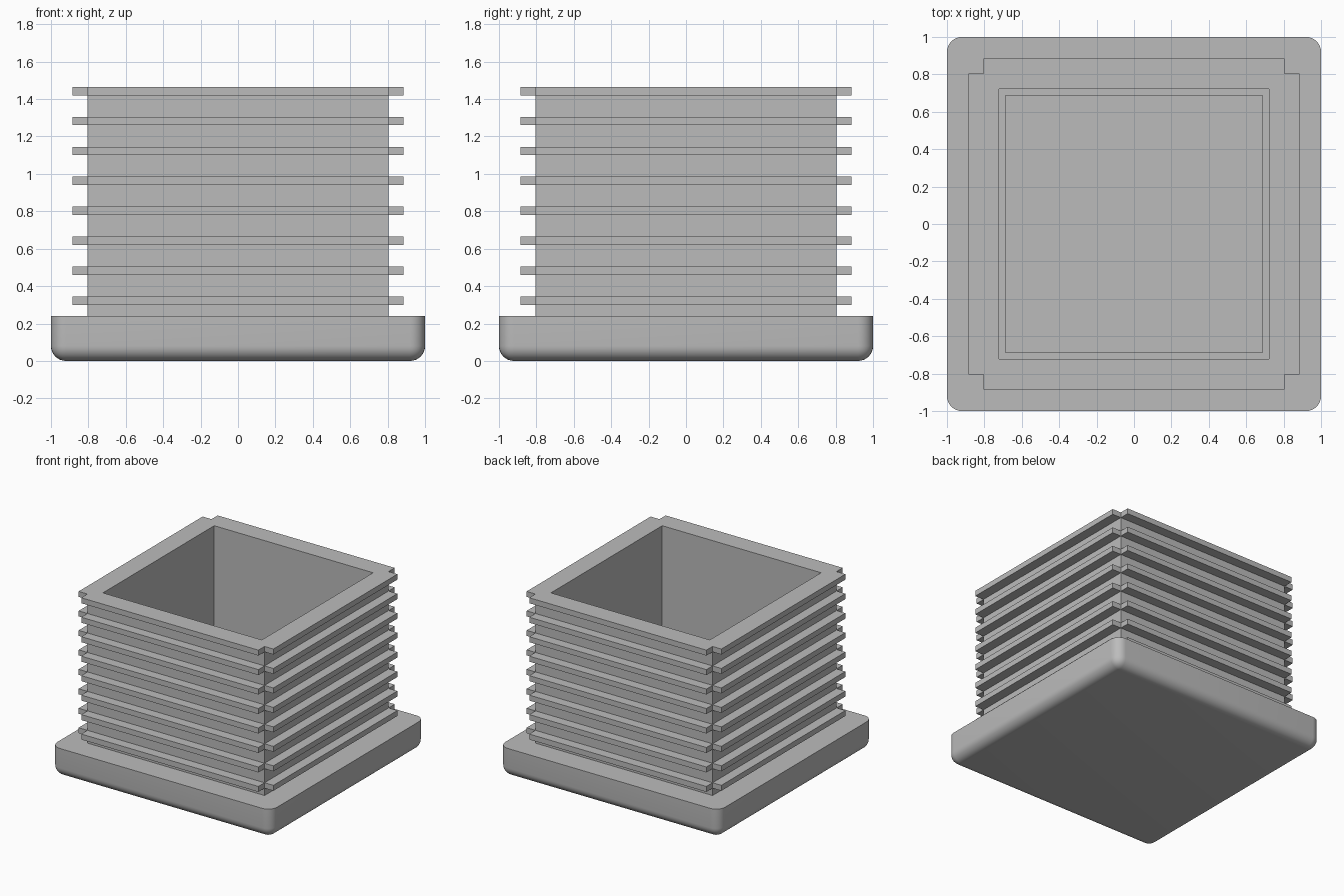
import bpy
import bmesh
from math import radians
from mathutils import Matrix

cube = bpy.data.objects.get("Cube")
if cube:
    bpy.data.objects.remove(cube, do_unlink=True)

BASE_TOP, TOP = 0.24, 1.465
OUTER, INNER = 0.805, 0.688
FLOOR = 0.01
FIN_COUNT, FIN_STEP, FIN_THICK, FIN_DEPTH = 8, 0.16, 0.045, 0.08

grey = bpy.data.materials.new("plain grey")
grey.use_nodes = True
grey.diffuse_color = (0.5, 0.5, 0.5, 1)
grey.node_tree.nodes["Principled BSDF"].inputs["Base Color"].default_value = (0.5, 0.5, 0.5, 1)


def add_box(bm, half, low, high):
    size = Matrix.Diagonal((2 * half, 2 * half, high - low, 1))
    place = Matrix.Translation((0, 0, (low + high) / 2))
    bmesh.ops.create_cube(bm, size=1, matrix=place @ size)


def finish(bm, name):
    mesh = bpy.data.meshes.new(name)
    bm.normal_update()
    bm.to_mesh(mesh)
    bm.free()
    mesh.materials.append(grey)
    obj = bpy.data.objects.new(name, mesh)
    bpy.context.collection.objects.link(obj)
    return obj


# Flange: rounded bottom and corners, crisp top rim
bm = bmesh.new()
add_box(bm, 1, 0, BASE_TOP)
round_edges = [e for e in bm.edges if min(v.co.z for v in e.verts) < 0.01]
bmesh.ops.bevel(bm, geom=round_edges, offset=0.08, segments=8, profile=0.5, affect='EDGES')
flange = finish(bm, "flange")

# Cavity continues down through the flange to a thin floor
bm = bmesh.new()
add_box(bm, INNER, FLOOR, TOP)
cutter = finish(bm, "cavity_cutter")
cutter.hide_render = True
cut = flange.modifiers.new("cavity", 'BOOLEAN')
cut.operation, cut.solver, cut.object = 'DIFFERENCE', 'EXACT', cutter
bpy.ops.object.select_all(action='DESELECT')
bpy.context.view_layer.objects.active = flange
flange.select_set(True)
bpy.ops.object.modifier_apply(modifier=cut.name)
bpy.data.objects.remove(cutter, do_unlink=True)
bpy.ops.object.shade_smooth_by_angle(angle=radians(35))

# Plug body: a square tube sliced at the fin heights
bm = bmesh.new()
add_box(bm, OUTER, BASE_TOP, TOP)
fin_lows = [TOP - FIN_THICK - i * FIN_STEP for i in range(FIN_COUNT)]
for low in fin_lows:
    for z in (low, low + FIN_THICK):
        if z < TOP - 0.001:
            bmesh.ops.bisect_plane(bm, geom=bm.verts[:] + bm.edges[:] + bm.faces[:],
                                   plane_co=(0, 0, z), plane_no=(0, 0, 1))

# Fins: each sliced band is pulled straight out, leaving notched corners
bm.normal_update()
bands = [f for f in bm.faces if abs(f.normal.z) < 0.5
         and any(low < f.calc_center_median().z < low + FIN_THICK for low in fin_lows)]
for face in bmesh.ops.extrude_discrete_faces(bm, faces=bands)["faces"]:
    face.normal_update()
    bmesh.ops.translate(bm, verts=face.verts[:], vec=face.normal * FIN_DEPTH)

# Open mouth: inset the top, sink the inner walls, and leave the underside open
bm.normal_update()
mouth = max((f for f in bm.faces if f.normal.z > 0.9), key=lambda f: f.calc_area())
bmesh.ops.inset_region(bm, faces=[mouth], thickness=OUTER - INNER)
sunk = bmesh.ops.extrude_discrete_faces(bm, faces=[mouth])["faces"]
bmesh.ops.translate(bm, verts=sunk[0].verts[:], vec=(0, 0, BASE_TOP - TOP))
underside = [f for f in bm.faces if f.normal.z < -0.9 and f.calc_area() > 1]
bmesh.ops.delete(bm, geom=sunk + underside, context='FACES')
finish(bm, "finned_body")
